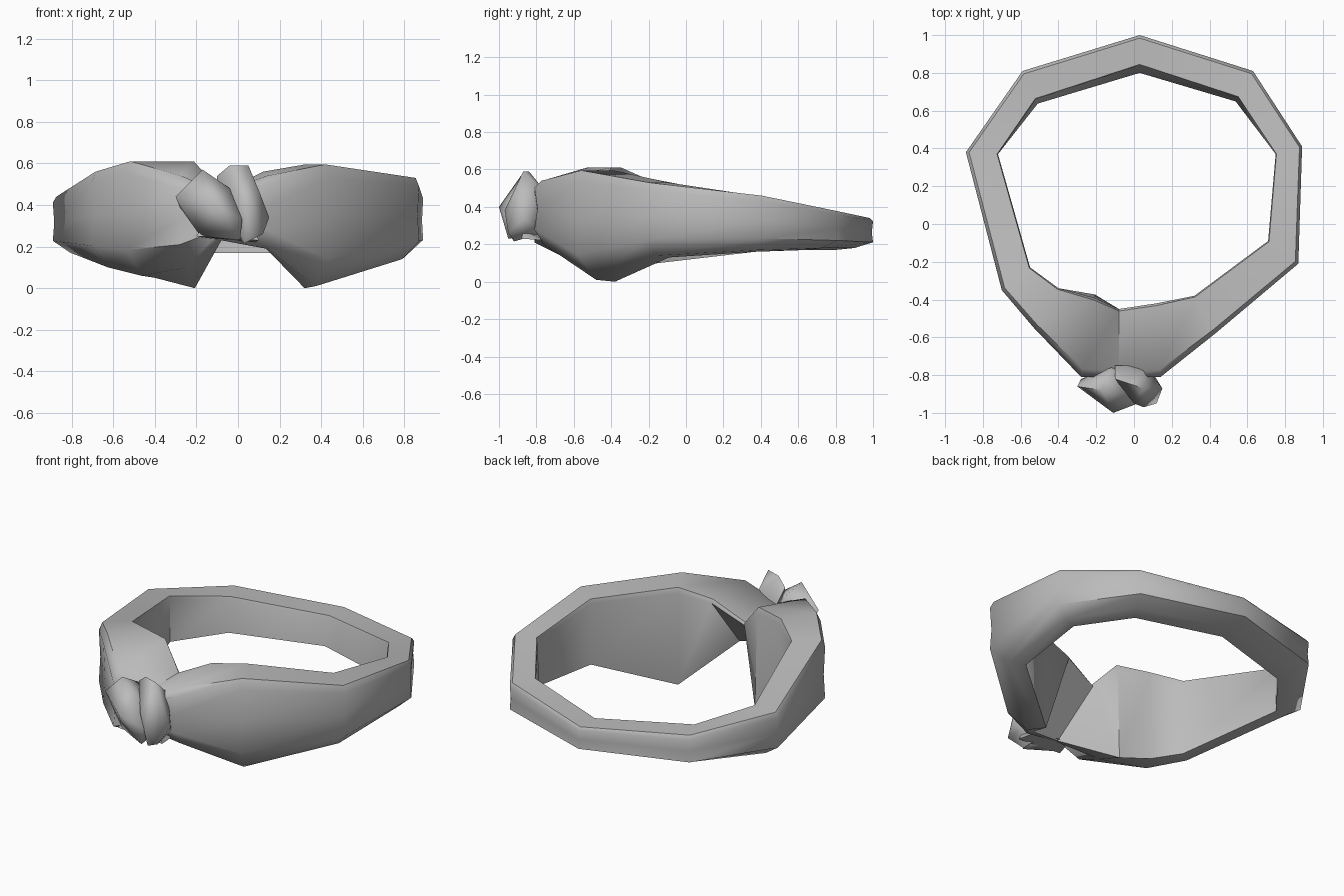
import bpy, bmesh, math
from mathutils import Vector

grey = bpy.data.materials.new("cloth_grey")
grey.diffuse_color = (0.5, 0.5, 0.5, 1)


def finish(bm, name, angle):
    bmesh.ops.recalc_face_normals(bm, faces=bm.faces)
    me = bpy.data.meshes.new(name)
    bm.to_mesh(me)
    bm.free()
    me.materials.append(grey)
    ob = bpy.data.objects.new(name, me)
    bpy.context.collection.objects.link(ob)
    bpy.ops.object.select_all(action='DESELECT')
    ob.select_set(True)
    bpy.context.view_layer.objects.active = ob
    bpy.ops.object.shade_smooth_by_angle(angle=math.radians(angle))
    return ob


# sash stations: outer xy, inner xy, top z, bottom z, inward taper of lower edge,
# drop of outer top edge, lift of outer lower edge
stations = [
    (0.03, 1.00, 0.03, 0.84, 0.34, 0.17, -0.25, 0, 0),
    (0.63, 0.81, 0.55, 0.67, 0.38, 0.17, -0.15, 0, 0),
    (0.89, 0.41, 0.75, 0.37, 0.46, 0.16, 0.0, 0, 0),
    (0.87, -0.21, 0.71, -0.09, 0.53, 0.13, 0.0, 0, 0),
    (0.43, -0.58, 0.32, -0.38, 0.595, 0.0, 0.0, 0, 0),
    (0.14, -0.81, 0.12, -0.42, 0.56, 0.19, 0.75, 0.02, 0),
    (-0.08, -0.81, -0.08, -0.45, 0.46, 0.23, 0.85, 0, 0),
    (-0.28, -0.81, -0.21, -0.39, 0.61, 0.0, -0.04, 0.07, 0.09),
    (-0.53, -0.55, -0.40, -0.34, 0.61, 0.05, 0.0, 0, 0),
    (-0.70, -0.35, -0.55, -0.23, 0.56, 0.09, 0.0, 0, 0),
    (-0.89, 0.38, -0.72, 0.37, 0.44, 0.16, 0.0, 0, 0),
    (-0.59, 0.81, -0.52, 0.66, 0.38, 0.17, -0.15, 0, 0),
]


def section(ox, oy, ix, iy, top, bot, taper, drop, lift):
    h = top - bot
    def at(t, z):
        return Vector((ox + (ix - ox) * t, oy + (iy - oy) * t, z))
    low = 1 - taper
    return [at(0.10, top - drop), at(0, top - drop - 0.10 * h), at(0.04, bot + 0.55 * h),
            at(0, bot + 0.24 * h + lift * 0.7), at(0.5 * low, bot + 0.01 + lift), at(low, bot),
            at(1, top - 0.06 * h), at(0.97, top)]


# waist sash: closed loop of sections
bm = bmesh.new()
rings = [[bm.verts.new(p) for p in section(*s)] for s in stations]
for i, a in enumerate(rings):
    b = rings[(i + 1) % len(rings)]
    for j in range(len(a)):
        k = (j + 1) % len(a)
        bm.faces.new((a[j], a[k], b[k], b[j]))
finish(bm, "waist_sash", 50)


# knot: two soft lumps pulled tight against each other
def lump(name, points):
    bm = bmesh.new()
    for p in points:
        bm.verts.new(p)
    bmesh.ops.convex_hull(bm, input=bm.verts)
    loose = [v for v in bm.verts if not v.link_faces]
    bmesh.ops.delete(bm, geom=loose, context='VERTS')
    finish(bm, name, 75)


lump("knot_left", [
    (-0.17, -0.88, 0.57), (-0.30, -0.86, 0.44), (-0.28, -0.82, 0.39),
    (-0.18, -0.87, 0.25), (0.01, -0.95, 0.23), (0.02, -0.95, 0.33),
    (-0.04, -0.90, 0.48), (-0.11, -1.00, 0.40), (-0.12, -0.76, 0.50),
    (-0.18, -0.79, 0.30), (0.0, -0.80, 0.25)])
lump("knot_right", [
    (-0.04, -0.84, 0.59), (0.05, -0.87, 0.59), (0.10, -0.90, 0.47),
    (0.15, -0.87, 0.34), (0.12, -0.95, 0.26), (0.03, -0.92, 0.215),
    (0.05, -0.97, 0.38), (0.0, -0.95, 0.42), (-0.10, -0.82, 0.54),
    (-0.10, -0.75, 0.48), (0.05, -0.75, 0.48), (0.10, -0.79, 0.28),
    (0.0, -0.80, 0.25)])

# folded cloth wrap below the knot
lump("knot_wrap", [
    (-0.20, -0.88, 0.25), (0.10, -0.88, 0.23), (0.08, -0.74, 0.22),
    (-0.15, -0.74, 0.24), (-0.18, -0.87, 0.28), (0.08, -0.87, 0.27)])
